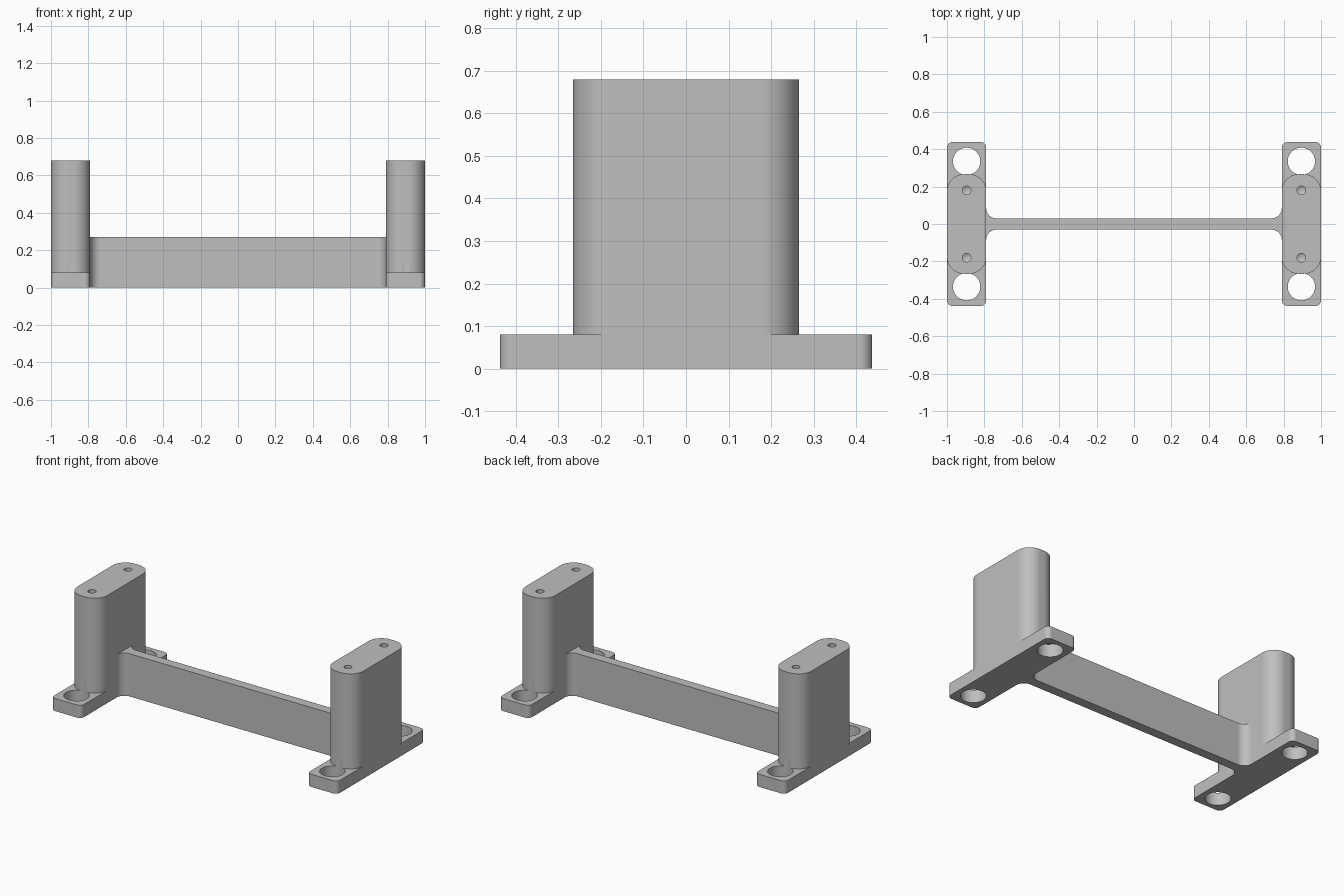
import bpy
import bmesh
from math import cos, sin, pi, radians

# Remove the default object
default = bpy.data.objects.get("Cube")
if default:
    bpy.data.objects.remove(default, do_unlink=True)

# Single flat material
GREY = (0.52, 0.52, 0.52, 1)
grey = bpy.data.materials.new("plain grey")
grey.use_nodes = True
grey.diffuse_color = GREY
grey.node_tree.nodes["Principled BSDF"].inputs["Base Color"].default_value = GREY

POST_X = 0.895      # centre line of each support
HALF_W = 0.105      # half width of plate and post
PLATE_TOP = 0.08


def arc(cx, cy, r, start, end, steps=14):
    """Points along an arc, angles in degrees."""
    angles = [radians(start + (end - start) * i / steps) for i in range(steps + 1)]
    return [(cx + r * cos(a), cy + r * sin(a)) for a in angles]


def rounded_rect(cx, hx, hy, r):
    """Counter-clockwise rounded rectangle centred on y = 0."""
    points = []
    for k, (sx, sy) in enumerate([(1, 1), (-1, 1), (-1, -1), (1, -1)]):
        points += arc(cx + sx * (hx - r), sy * (hy - r), r, 90 * k, 90 * k + 90)
    return points


def extrude(name, outline, z0, z1):
    """Solid prism from a plan outline."""
    bm = bmesh.new()
    face = bm.faces.new([bm.verts.new((x, y, z0)) for x, y in outline])
    top = bmesh.ops.extrude_face_region(bm, geom=[face])["geom"]
    verts = [v for v in top if isinstance(v, bmesh.types.BMVert)]
    bmesh.ops.translate(bm, vec=(0, 0, z1 - z0), verts=verts)
    bmesh.ops.recalc_face_normals(bm, faces=bm.faces)
    mesh = bpy.data.meshes.new(name)
    bm.to_mesh(mesh)
    bm.free()
    mesh.materials.append(grey)
    obj = bpy.data.objects.new(name, mesh)
    bpy.context.collection.objects.link(obj)
    return obj


def make_active(obj):
    bpy.ops.object.select_all(action='DESELECT')
    obj.select_set(True)
    bpy.context.view_layer.objects.active = obj


def cut(obj, cutter):
    """Subtract the cutter and discard it."""
    make_active(obj)
    mod = obj.modifiers.new("hole", 'BOOLEAN')
    mod.operation = 'DIFFERENCE'
    mod.solver = 'EXACT'
    mod.object = cutter
    bpy.ops.object.modifier_apply(modifier=mod.name)
    bpy.data.objects.remove(cutter, do_unlink=True)


def cylinder(x, y, r, z0, z1):
    return extrude("hole_cutter", arc(x, y, r, 0, 360 - 7.5, 47), z0, z1)


def drill(x, y, r, z0, z1):
    """Cylinder ending in a pointed tip at the bottom."""
    obj = cylinder(x, y, r, z0, z1)
    bm = bmesh.new()
    bm.from_mesh(obj.data)
    bottom = min(bm.faces, key=lambda f: f.calc_center_median().z)
    tip = bmesh.ops.poke(bm, faces=[bottom])["verts"][0]
    tip.co.z -= r * 0.6
    bm.to_mesh(obj.data)
    bm.free()
    return obj


def finish(obj):
    make_active(obj)
    bpy.ops.object.shade_smooth_by_angle(angle=radians(30))
    mod = obj.modifiers.new("flat_face_normals", 'WEIGHTED_NORMAL')
    mod.keep_sharp = True


# Supports: foot plate with bolt holes and a rounded post with screw holes
for side, s in (("left", 1), ("right", -1)):
    x = s * POST_X
    plate = extrude(side + "_foot_plate", rounded_rect(x, HALF_W, 0.438, 0.03), 0, PLATE_TOP)
    post = extrude(side + "_post", rounded_rect(x, HALF_W, 0.266, 0.09), PLATE_TOP, 0.68)
    for t in (1, -1):
        cut(plate, cylinder(x, t * 0.335, 0.073, -0.05, 0.13))
        cut(post, cylinder(x, t * 0.335, 0.073, 0.05, 0.13))
        cut(post, drill(x, t * 0.18, 0.023, 0.5, 0.75))
    finish(plate)
    finish(post)

# Cross beam flaring into the posts with rounded fillets
INNER, HALF_T, R = POST_X - HALF_W, 0.03, 0.055
quarter = arc(INNER - R, HALF_T + R, R, 0, -90)
outline = quarter + [(-x, y) for x, y in reversed(quarter)]
outline += [(-x, -y) for x, y in quarter] + [(x, -y) for x, y in reversed(quarter)]
finish(extrude("cross_beam", outline, 0, 0.27))
